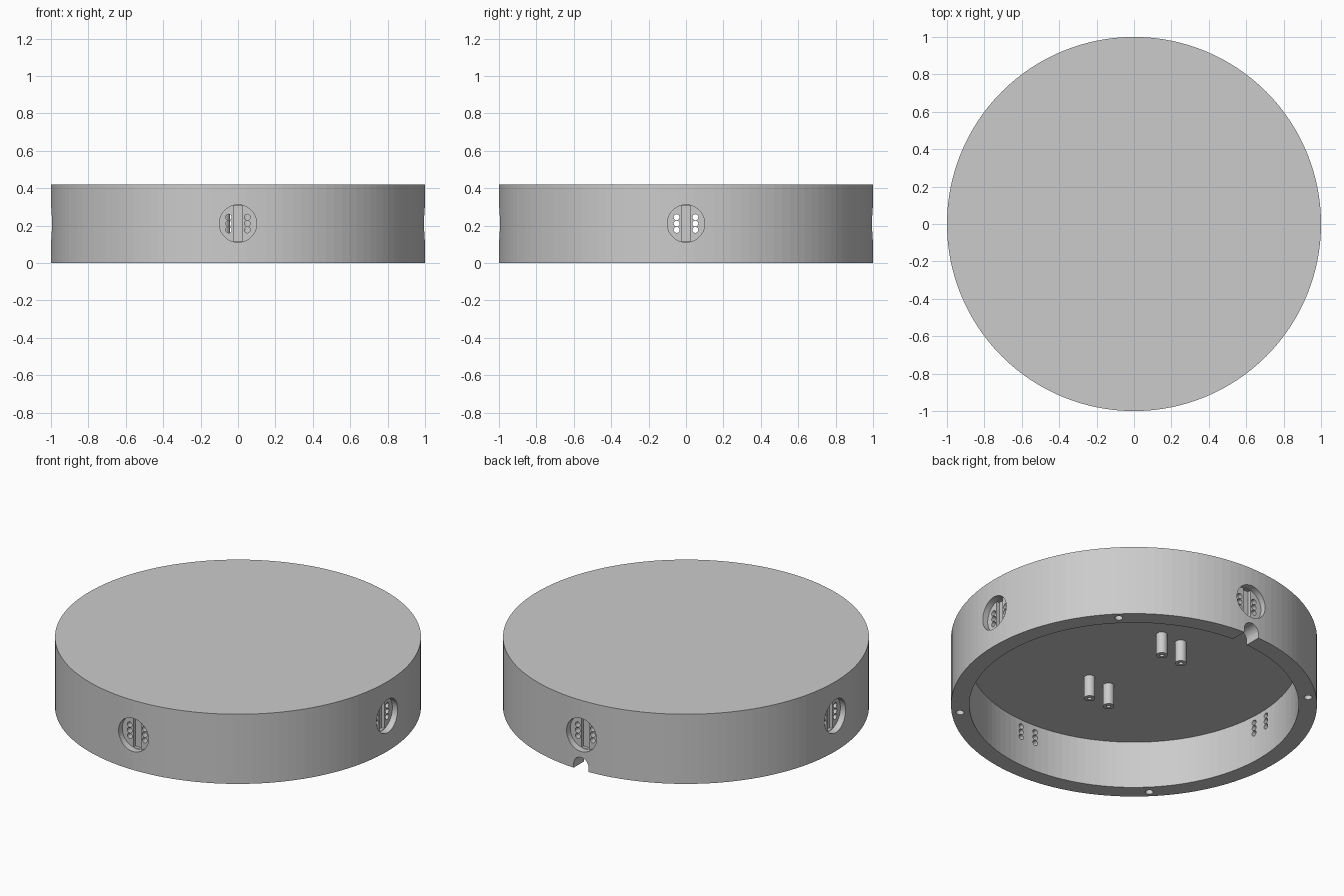
import bpy, math
from mathutils import Vector, Matrix

if "Cube" in bpy.data.objects:
    bpy.data.objects.remove(bpy.data.objects["Cube"])

grey = bpy.data.materials.new("light_grey")
grey.diffuse_color = (0.6, 0.6, 0.6, 1)
grey.use_nodes = True
grey.node_tree.nodes["Principled BSDF"].inputs["Base Color"].default_value = grey.diffuse_color


def cylinder(name, r, a, b, n=24):
    """Cylinder of radius r between points a and b."""
    a, b = Vector(a), Vector(b)
    d = b - a
    bpy.ops.mesh.primitive_cylinder_add(vertices=n, radius=r, depth=d.length)
    ob = bpy.context.object
    ob.name = name
    ob.data.transform(Matrix.Translation((a + b) / 2) @ d.to_track_quat('Z', 'Y').to_matrix().to_4x4())
    ob.data.materials.append(grey)
    return ob


def box(name, centre, size, turn=0.0):
    """Box placed at centre, then turned about the z axis."""
    bpy.ops.mesh.primitive_cube_add(size=1)
    ob = bpy.context.object
    ob.name = name
    ob.data.transform(Matrix.Rotation(turn, 4, 'Z') @ Matrix.Translation(centre)
                      @ Matrix.Diagonal((*size, 1)))
    ob.data.materials.append(grey)
    return ob


def cut(target, cutter):
    """Subtract cutter from target and remove it."""
    mod = target.modifiers.new("cut", 'BOOLEAN')
    mod.operation = 'DIFFERENCE'
    mod.solver = 'EXACT'
    mod.object = cutter
    bpy.context.view_layer.objects.active = target
    bpy.ops.object.modifier_apply(modifier=mod.name)
    bpy.data.objects.remove(cutter)


HEIGHT, CEILING, MID = 0.42, 0.285, 0.211

# Round shell, open underneath
shell = cylinder("round_shell", 1.0, (0, 0, 0), (0, 0, HEIGHT), 128)
cut(shell, cylinder("cavity", 0.9, (0, 0, -0.1), (0, 0, CEILING), 128))

# Four side ports: round recess, middle groove, two columns of through holes
for i in range(4):
    turn = i * math.pi / 2
    rot = Matrix.Rotation(turn, 3, 'Z')
    cut(shell, cylinder("recess", 0.1, rot @ Vector((0.96, 0, MID)), rot @ Vector((1.1, 0, MID)), 48))
    cut(shell, box("groove", (0.98, 0, MID), (0.08, 0.05, 0.193), turn))
    for y in (-0.05, 0.05):
        for dz in (-0.034, 0, 0.034):
            cut(shell, cylinder("pin_hole", 0.016, rot @ Vector((0.85, y, MID + dz)),
                                rot @ Vector((1.05, y, MID + dz)), 16))

# Screw holes in the rim underside
for i in range(4):
    a = math.pi / 4 + i * math.pi / 2
    x, y = 0.955 * math.cos(a), 0.955 * math.sin(a)
    cut(shell, cylinder("screw_hole", 0.022, (x, y, -0.1), (x, y, 0.15), 20))

# Round-topped cable notch at the back
cut(shell, cylinder("notch_arch", 0.05, (0, 0.8, 0.025), (0, 1.1, 0.025), 32))
cut(shell, box("notch_slot", (0, 0.95, -0.0375), (0.1, 0.3, 0.125)))

# Hollow standoffs hanging from the ceiling
for x in (-0.075, 0.06):
    for y in (-0.306, 0.308):
        post = cylinder("standoff", 0.031, (x, y, 0.155), (x, y, CEILING + 0.005), 32)
        cut(post, cylinder("post_hole", 0.012, (x, y, 0.1), (x, y, 0.26), 16))
